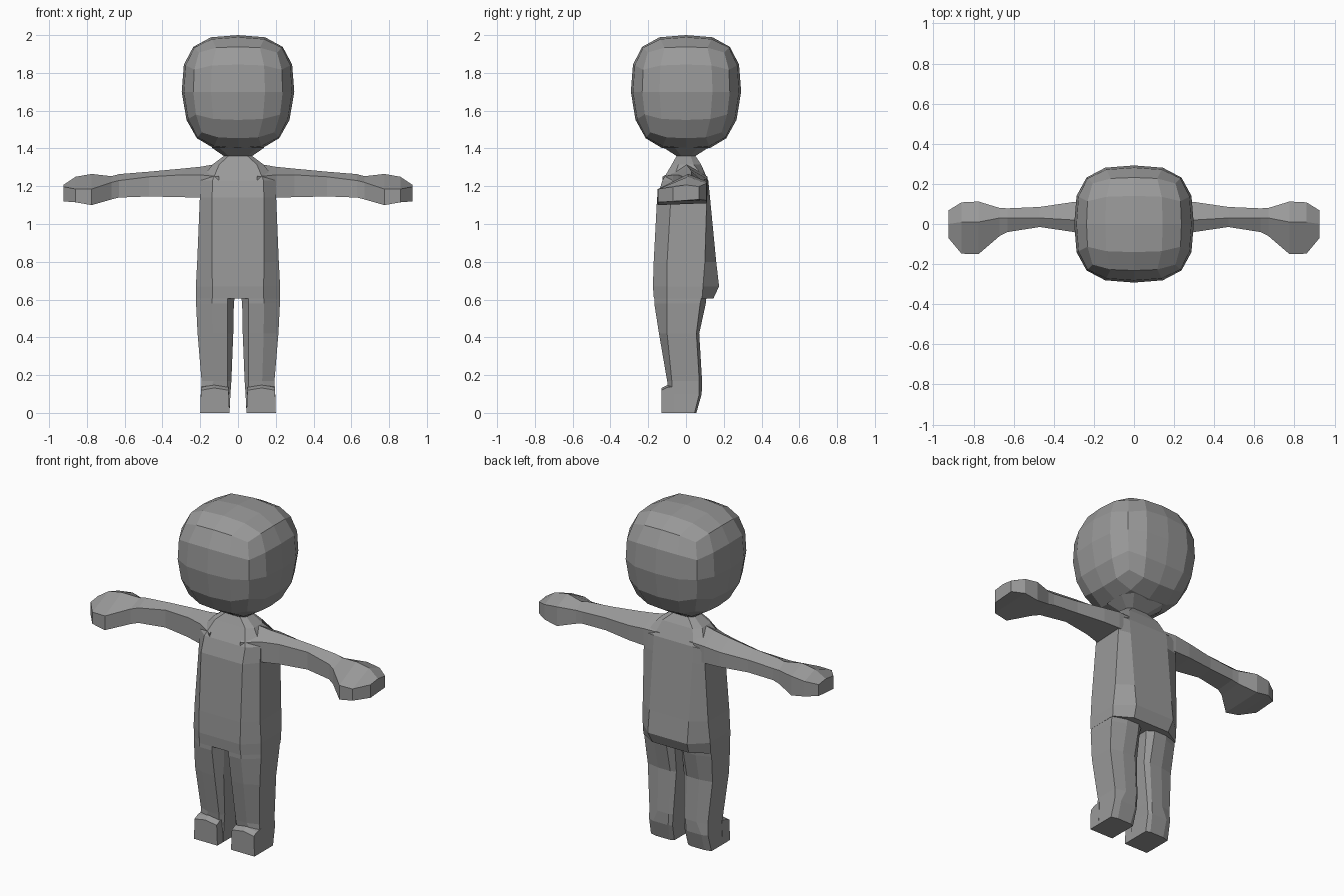
import bpy, bmesh
from mathutils import Vector

grey = bpy.data.materials.new("plain grey")
grey.diffuse_color = (0.32, 0.32, 0.32, 1)


def finish(name, bm, mirror=False):
    bmesh.ops.recalc_face_normals(bm, faces=bm.faces)
    mesh = bpy.data.meshes.new(name)
    bm.to_mesh(mesh)
    bm.free()
    mesh.materials.append(grey)
    ob = bpy.data.objects.new(name, mesh)
    bpy.context.collection.objects.link(ob)
    if mirror:
        ob.modifiers.new("mirror", 'MIRROR').use_mirror_merge = False
    return ob


def loft(name, rings, mirror=False):
    """Skin a list of equal-sized point rings and cap both ends."""
    bm = bmesh.new()
    loops = [[bm.verts.new(p) for p in ring] for ring in rings]
    n = len(loops[0])
    for a, b in zip(loops, loops[1:]):
        for i in range(n):
            j = (i + 1) % n
            bm.faces.new((a[i], a[j], b[j], b[i]))
    bm.faces.new(loops[0])
    bm.faces.new(loops[-1])
    return finish(name, bm, mirror)


# Head: 4x4 grid cube puffed into a rounded block, slightly tapered below
bm = bmesh.new()
bmesh.ops.create_cube(bm, size=2)
bmesh.ops.subdivide_edges(bm, edges=bm.edges[:], cuts=3, use_grid_fill=True)
for v in bm.verts:
    p = v.co / sum(abs(c) ** 3 for c in v.co) ** (1 / 3)
    taper = 1 - 0.1 * max(0, -p.z)
    v.co = Vector((p.x * 0.298 * taper, p.y * 0.292 * taper,
                   1.70 + p.z * (0.30 if p.z > 0 else 0.31)))
finish("head", bm)


# Torso and neck: eight-sided rings
def torso_ring(z, xf, yf, xs, ysf, ysb, xb, yb):
    right = [(xf, yf, z), (xs, ysf, z), (xs, ysb, z), (xb, yb, z)]
    return right + [(-x, y, z) for x, y, z in reversed(right)]


loft("torso", [torso_ring(*r) for r in (
    (0.605, 0.135, -0.170, 0.222, -0.10, 0.085, 0.12, 0.145),
    (0.67, 0.136, -0.175, 0.223, -0.10, 0.09, 0.13, 0.175),
    (0.80, 0.137, -0.171, 0.216, -0.10, 0.10, 0.13, 0.160),
    (1.14, 0.137, -0.153, 0.202, -0.08, 0.11, 0.13, 0.127),
    (1.23, 0.135, -0.125, 0.200, -0.07, 0.11, 0.13, 0.118),
    (1.315, 0.10, -0.075, 0.135, -0.04, 0.04, 0.10, 0.080),
    (1.36, 0.05, -0.050, 0.075, -0.025, 0.025, 0.05, 0.050),
    (1.405, 0.10, -0.120, 0.140, -0.06, 0.06, 0.10, 0.120),
)])


# Arm and hand: five-sided rings with a ridge on top
def arm_ring(x, yf, yb, z0, zf, ridge, z1, zb):
    return [(x, yf, z0), (x, yf, zf), (x, ridge, z1), (x, yb, zb), (x, yb, z0 + 0.01)]


loft("arm", [arm_ring(*r) for r in (
    (0.10, -0.125, 0.110, 1.145, 1.25, 0.00, 1.320, 1.25),
    (0.20, -0.070, 0.115, 1.140, 1.26, 0.01, 1.303, 1.25),
    (0.30, -0.040, 0.110, 1.142, 1.26, 0.02, 1.293, 1.24),
    (0.47, -0.015, 0.085, 1.146, 1.25, 0.03, 1.277, 1.23),
    (0.63, -0.040, 0.078, 1.140, 1.23, 0.03, 1.264, 1.22),
    (0.67, -0.060, 0.080, 1.130, 1.22, 0.03, 1.253, 1.22),
    (0.775, -0.150, 0.112, 1.100, 1.185, 0.01, 1.265, 1.225),
    (0.86, -0.148, 0.108, 1.115, 1.185, 0.01, 1.250, 1.215),
    (0.925, -0.070, 0.068, 1.120, 1.198, 0.00, 1.207, 1.198),
)], mirror=True)


# Leg: eight-sided rings, flat wide facets front, back and sides
def leg_ring(z, xi, xo, fi, fo, yf, ysf, ysb, yb):
    return [(fi, yf, z), (fo, yf, z), (xo, ysf, z), (xo, ysb, z),
            (fo, yb, z), (fi, yb, z), (xi, ysb, z), (xi, ysf, z)]


loft("leg", [leg_ring(*r) for r in (
    (0.63, 0.015, 0.220, 0.055, 0.137, -0.168, -0.10, 0.085, 0.110),
    (0.58, 0.022, 0.222, 0.055, 0.137, -0.168, -0.10, 0.075, 0.105),
    (0.42, 0.025, 0.214, 0.055, 0.136, -0.143, -0.10, 0.055, 0.070),
    (0.17, 0.035, 0.193, 0.055, 0.128, -0.100, -0.075, 0.070, 0.085),
    (0.10, 0.040, 0.195, 0.060, 0.160, -0.090, -0.075, 0.070, 0.083),
    (0.00, 0.045, 0.200, 0.070, 0.160, -0.085, -0.075, 0.045, 0.055),
)], mirror=True)

# Toe block on the front of each foot
loft("toe", [
    [(0.045, y0, 0), (0.200, y0, 0), (0.196, y0, z), (0.125, y0, z + 0.012), (0.050, y0, z)]
    for y0, z in ((-0.115, 0.06), (-0.130, 0.120), (-0.100, 0.135), (-0.06, 0.14))
][1:], mirror=True)
